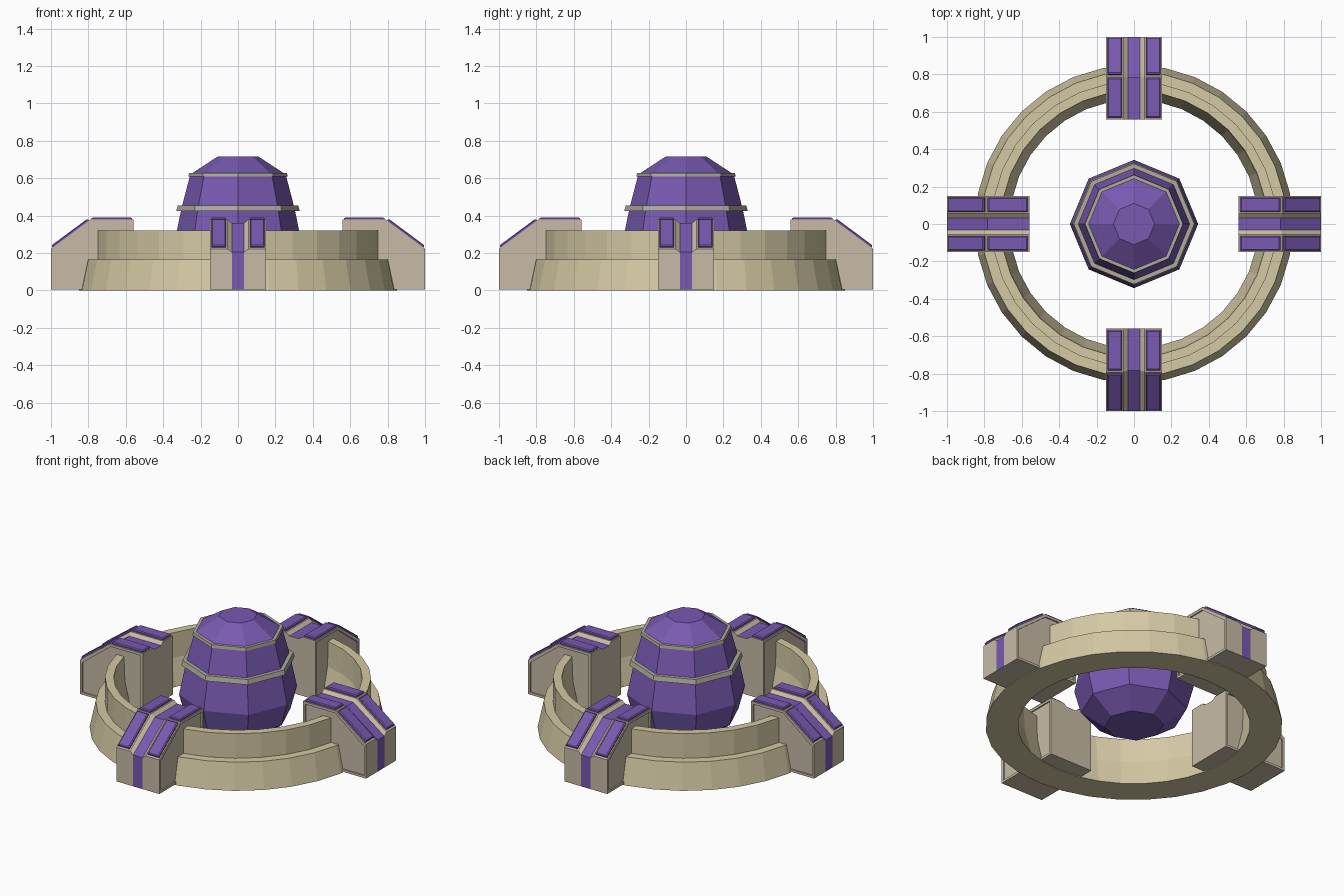
import bpy, bmesh, math
from mathutils import Vector, Matrix

if "Cube" in bpy.data.objects:
    bpy.data.objects.remove(bpy.data.objects["Cube"])


def material(name, rgb):
    m = bpy.data.materials.new(name)
    m.diffuse_color = (*rgb, 1)
    m.use_nodes = True
    m.node_tree.nodes["Principled BSDF"].inputs["Base Color"].default_value = m.diffuse_color
    return m


PURPLE = material("purple", (0.19, 0.10, 0.44))
CREAM = material("cream", (0.66, 0.58, 0.37))
STONE = material("stone", (0.58, 0.50, 0.38))
TRIM = material("trim", (0.44, 0.41, 0.34))


def make(name, verts, faces, mats, purple=()):
    bm = bmesh.new()
    vs = [bm.verts.new(v) for v in verts]
    for i, f in enumerate(faces):
        face = bm.faces.new([vs[k] for k in f])
        face.material_index = 1 if i in purple else 0
    bmesh.ops.recalc_face_normals(bm, faces=bm.faces)
    me = bpy.data.meshes.new(name)
    bm.to_mesh(me)
    bm.free()
    for m in mats:
        me.materials.append(m)
    ob = bpy.data.objects.new(name, me)
    bpy.context.collection.objects.link(ob)
    return ob


def lathe(name, profile, sides, mat, closed):
    """Spin (radius, z) points; closed = ring-shaped section, else capped ends."""
    n = len(profile)
    verts = [(r * math.cos(2 * math.pi * s / sides), r * math.sin(2 * math.pi * s / sides), z)
             for s in range(sides) for r, z in profile]
    faces = []
    for s in range(sides):
        t = (s + 1) % sides
        for i in range(n if closed else n - 1):
            j = (i + 1) % n
            faces.append((s * n + i, s * n + j, t * n + j, t * n + i))
    if not closed:
        faces += [[s * n for s in range(sides)], [s * n + n - 1 for s in range(sides)]]
    return make(name, verts, faces, [mat], ())


# Stepped outer ring wall
lathe("ring_wall", [(0.85, 0), (0.815, 0.165), (0.762, 0.165), (0.762, 0.32),
                    (0.712, 0.32), (0.706, 0.165), (0.665, 0)], 32, CREAM, True)

# Central eight-sided dome and its two trim bands
lathe("dome", [(0.17, 0.0), (0.305, 0.10), (0.343, 0.24), (0.302, 0.44),
               (0.255, 0.62), (0.11, 0.715)], 8, PURPLE, False)
lathe("dome_lower_band", [(0.29, 0.425), (0.33, 0.425), (0.322, 0.455), (0.28, 0.455)],
      8, TRIM, True)
lathe("dome_upper_band", [(0.24, 0.608), (0.265, 0.608), (0.262, 0.628), (0.225, 0.628)],
      8, TRIM, True)


# Buttress side outlines as (radius, z)
def outline(d, top):
    return [(0.56 + d, 0.006 + d), (1.0 - d, 0.006 + d), (1.0 - d, 0.222 - top),
            (0.79 - top * 0.4, 0.378 - top), (0.56 + d, 0.378 - top)]


FULL, GROOVE = outline(0, 0), outline(0, 0.018)
FRAME = outline(0.015, 0.016)
HALF = [(0.033, GROOVE), (0.055, FULL), (0.15, FULL), (0.15, FRAME), (0.142, FRAME)]
LEVELS = [(-y, p) for y, p in reversed(HALF)] + HALF


def buttress(name):
    n = 5
    verts = [(r, y, z) for y, p in LEVELS for r, z in p]
    faces, purple = [], set()
    for a in range(len(LEVELS) - 1):
        for i in range(n):
            j = (i + 1) % n
            if a == 4 and i in (1, 2, 3):      # centre stripe
                purple.add(len(faces))
            faces.append((a * n + i, a * n + j, a * n + n + j, a * n + n + i))
    faces += [list(range(n)), list(range(len(verts) - n, len(verts)))]
    return make(name, verts, faces, [STONE, PURPLE], purple)


def pad(name, start, end, side):
    """Raised panel lying on the buttress between two (radius, z) points."""
    a, b = Vector((start[0], 0, start[1])), Vector((end[0], 0, end[1]))
    d = (b - a).normalized()
    nrm = Vector((-d.z, 0, d.x))
    verts = []
    for h, k in ((-0.005, 0), (0.008, 0), (0.013, 0.006)):
        for p, y in ((a + d * k, 0.064 + k), (b - d * k, 0.064 + k),
                     (b - d * k, 0.143 - k), (a + d * k, 0.143 - k)):
            q = p + nrm * h
            verts.append((q.x, y * side, q.z))
    faces = [(0, 1, 2, 3), (8, 9, 10, 11)]
    for l in (0, 4):
        faces += [(l + i, l + (i + 1) % 4, l + 4 + (i + 1) % 4, l + 4 + i) for i in range(4)]
    return make(name, verts, faces, [PURPLE])


# Four buttresses with their panels, turned around the ring
for q, label in enumerate(("right", "back", "left", "front")):
    parts = [buttress(label + "_buttress")]
    for side, s in (("a", 1), ("b", -1)):
        parts.append(pad(f"{label}_top_panel_{side}", (0.568, 0.378), (0.782, 0.378), s))
        parts.append(pad(f"{label}_slope_panel_{side}", (0.797, 0.373), (0.991, 0.229), s))
    for ob in parts:
        ob.data.transform(Matrix.Rotation(q * math.pi / 2, 4, 'Z'))
